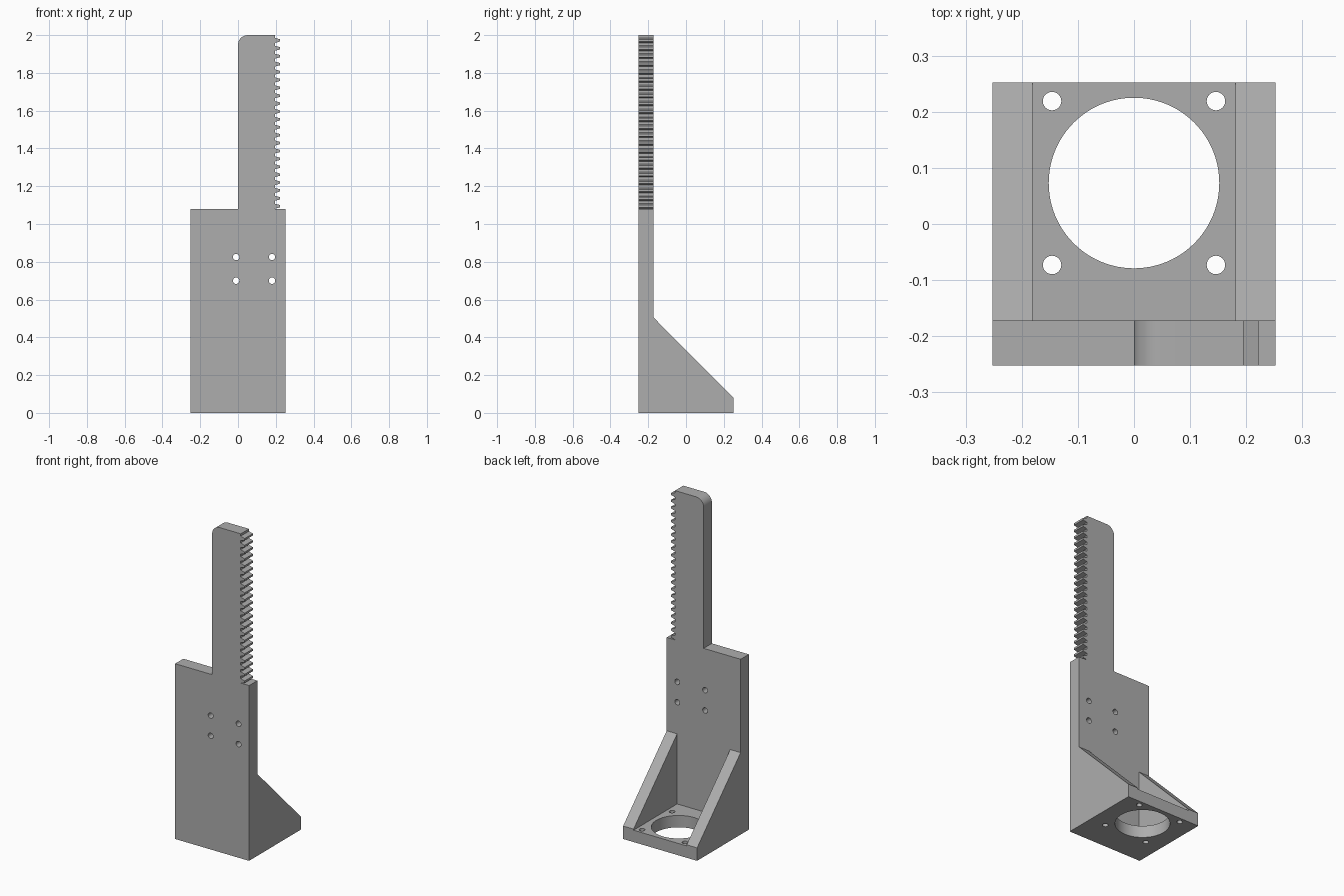
import bpy, math
from mathutils import Vector

if "Cube" in bpy.data.objects:
    bpy.data.objects.remove(bpy.data.objects["Cube"], do_unlink=True)

grey = bpy.data.materials.new("plain grey")
grey.use_nodes = True
grey.diffuse_color = (0.42, 0.42, 0.42, 1)
grey.node_tree.nodes["Principled BSDF"].inputs["Base Color"].default_value = grey.diffuse_color


def extrude(name, profile, start, depth):
    """Prism from a closed 3D outline, pushed along depth."""
    n = len(profile)
    a = [Vector(p) + Vector(start) for p in profile]
    b = [p + Vector(depth) for p in a]
    faces = [list(range(n)), list(range(2 * n - 1, n - 1, -1))]
    faces += [[(i + 1) % n, i, i + n, (i + 1) % n + n] for i in range(n)]
    mesh = bpy.data.meshes.new(name)
    mesh.from_pydata(a + b, [], faces)
    mesh.materials.append(grey)
    obj = bpy.data.objects.new(name, mesh)
    bpy.context.collection.objects.link(obj)
    bpy.context.view_layer.objects.active = obj
    obj.select_set(True)
    bpy.ops.object.mode_set(mode='EDIT')
    bpy.ops.mesh.select_all(action='SELECT')
    bpy.ops.mesh.normals_make_consistent(inside=False)
    bpy.ops.object.mode_set(mode='OBJECT')
    obj.select_set(False)
    return obj


def drill(target, centre, radius, axis_y=False, sides=32):
    """Cut one round through hole and discard the cutter."""
    rot = (math.pi / 2, 0, 0) if axis_y else (0, 0, 0)
    bpy.ops.mesh.primitive_cylinder_add(vertices=sides, radius=radius, depth=0.3,
                                        location=centre, rotation=rot)
    cutter = bpy.context.object
    cutter.hide_render = True
    cutter.data.materials.append(grey)
    mod = target.modifiers.new("hole", 'BOOLEAN')
    mod.operation, mod.solver, mod.object = 'DIFFERENCE', 'EXACT', cutter
    bpy.context.view_layer.objects.active = target
    bpy.ops.object.modifier_apply(modifier=mod.name)
    bpy.data.objects.remove(cutter, do_unlink=True)


HALF, INNER = 0.252, -0.172      # outer half width, rear face of the back plate
BASE, SHOULDER, TOP = 0.073, 1.08, 2.0
ROOT, TIP = 0.195, 0.222         # toothed edge
TEETH, PITCH = 22, 0.0418

# Back plate with the rack blade in one outline
outline = [(-HALF, 0), (HALF, 0), (HALF, SHOULDER), (ROOT, SHOULDER)]
for i in range(TEETH):
    z = TOP - 0.028 - (TEETH - 1 - i) * PITCH
    outline += [(ROOT, z - 0.0135), (TIP, z - 0.006), (TIP, z + 0.006), (ROOT, z + 0.0135)]
outline.append((ROOT, TOP))
r = 0.052
for i in range(13):
    a = math.pi / 2 * (1 + i / 12)
    outline.append((r + r * math.cos(a), TOP - r + r * math.sin(a)))
outline += [(0, SHOULDER), (-HALF, SHOULDER)]
back = extrude("back_plate_with_rack", [(x, 0, z) for x, z in outline],
               (0, -HALF, 0), (0, INNER + HALF, 0))
for x in (-0.01, 0.18):
    for z in (0.70, 0.825):
        drill(back, (x, -0.21, z), 0.017, axis_y=True, sides=24)

# Motor base with bore and screw holes
base = extrude("base_plate", [(-HALF, INNER, 0), (HALF, INNER, 0), (HALF, HALF, 0), (-HALF, HALF, 0)],
               (0, 0, 0), (0, 0, BASE))
drill(base, (0, 0.073, 0.04), 0.152, sides=96)
for x in (-0.146, 0.146):
    for y in (-0.073, 0.219):
        drill(base, (x, y, 0.04), 0.0165, sides=24)

# Sloping side gussets
side = [(0, INNER, BASE), (0, HALF, BASE), (0, HALF, 0.08), (0, INNER, 0.505)]
for name, x in (("right_gusset", -HALF), ("left_gusset", 0.181)):
    extrude(name, side, (x, 0, 0), (HALF - 0.181, 0, 0))

# Smooth curved walls, keep hard edges
for obj in (back, base):
    bpy.ops.object.select_all(action='DESELECT')
    obj.select_set(True)
    bpy.context.view_layer.objects.active = obj
    bpy.ops.object.shade_smooth_by_angle(angle=math.radians(25))
